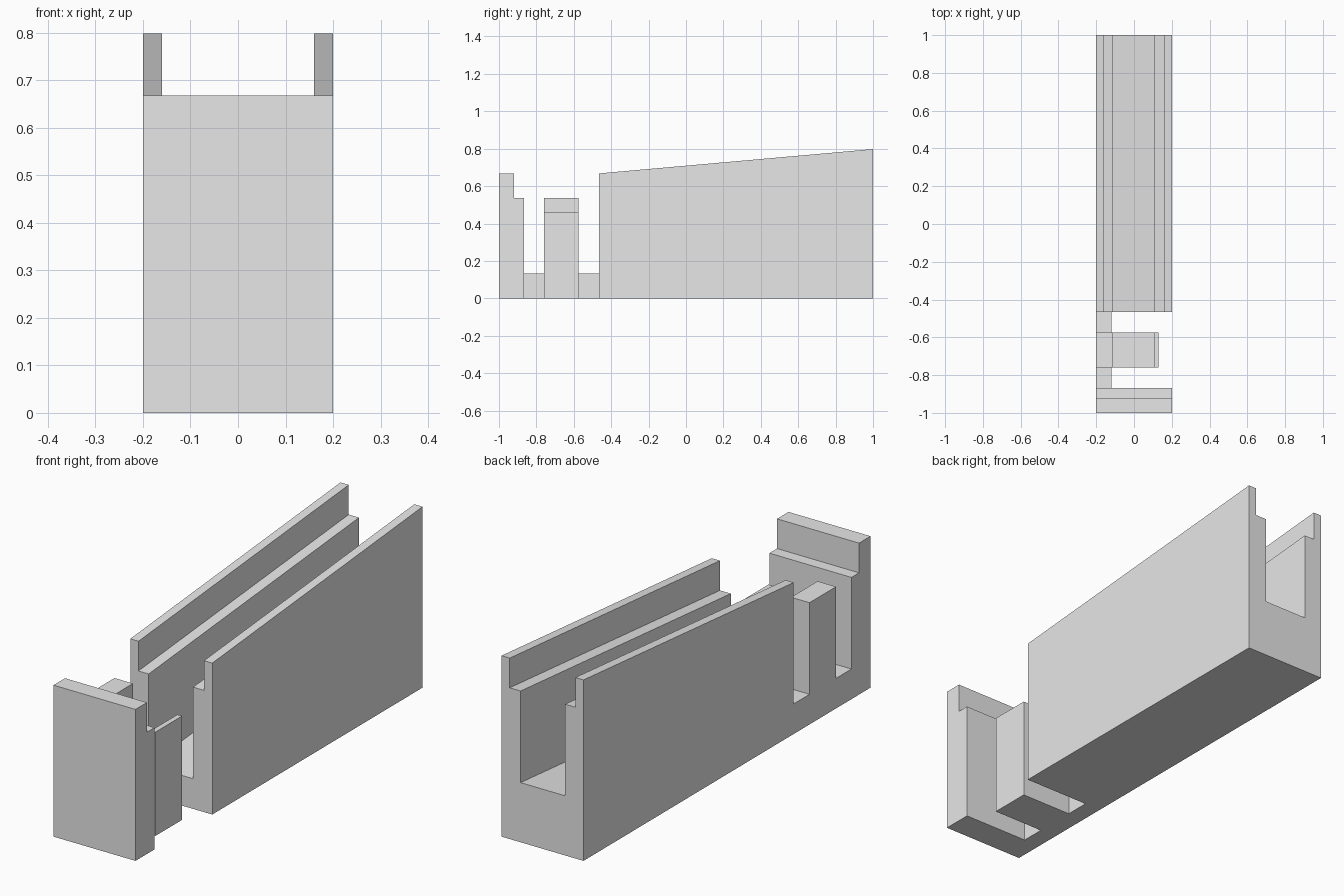
import bpy
import bmesh

cube = bpy.data.objects.get("Cube")
if cube:
    bpy.data.objects.remove(cube, do_unlink=True)

grey = bpy.data.materials.new("plain grey")
grey.use_nodes = True
grey.diffuse_color = (0.8, 0.8, 0.8, 1)
grey.node_tree.nodes["Principled BSDF"].inputs["Base Color"].default_value = (0.8, 0.8, 0.8, 1)


def loft(name, start, end):
    """Solid between two matching closed outlines."""
    bm = bmesh.new()
    a = [bm.verts.new(p) for p in start]
    b = [bm.verts.new(p) for p in end]
    bm.faces.new(a)
    bm.faces.new(b[::-1])
    for i in range(len(a)):
        j = (i + 1) % len(a)
        bm.faces.new((a[i], b[i], b[j], a[j]))
    bmesh.ops.recalc_face_normals(bm, faces=bm.faces)
    mesh = bpy.data.meshes.new(name)
    bm.to_mesh(mesh)
    bm.free()
    mesh.materials.append(grey)
    obj = bpy.data.objects.new(name, mesh)
    bpy.context.collection.objects.link(obj)
    return obj


def along_y(name, profile, y0, y1, rise=0.0):
    """Sweep an xz outline along y, raising everything above the base."""
    loft(name, [(x, y0, z) for x, z in profile],
         [(x, y1, z + rise if z > 0 else z) for x, z in profile])


LEFT, RIGHT = 0.2, -0.2
GROOVE_L, GROOVE_R = 0.107, -0.11
TOP, LEDGE, FLOOR = 0.668, 0.537, 0.133

# Long rising channel with a stepped groove
along_y("main_channel", [
    (RIGHT, 0), (RIGHT, TOP), (-0.16, TOP), (-0.16, LEDGE),
    (GROOVE_R, LEDGE), (GROOVE_R, FLOOR), (GROOVE_L, FLOOR),
    (GROOVE_L, LEDGE), (0.16, LEDGE), (0.16, TOP), (LEFT, TOP), (LEFT, 0),
], -0.465, 1.0, rise=0.13)

# Short grooved block with one lower, thinner wall
along_y("middle_block", [
    (RIGHT, 0), (RIGHT, LEDGE), (GROOVE_R, LEDGE), (GROOVE_R, FLOOR),
    (GROOVE_L, FLOOR), (GROOVE_L, 0.458), (0.13, 0.458), (0.13, 0),
], -0.76, -0.575)

# Low side strips bridging the two gaps
strip = [(RIGHT, 0), (RIGHT, FLOOR), (-0.12, FLOOR), (-0.12, 0)]
for name, y0, y1 in (("front_bridge", -0.867, -0.76), ("rear_bridge", -0.575, -0.465)):
    along_y(name, strip, y0, y1)

# Stepped front plate
plate = [(-1, 0), (-1, TOP), (-0.92, TOP), (-0.92, LEDGE), (-0.867, LEDGE), (-0.867, 0)]
loft("front_plate", [(RIGHT, y, z) for y, z in plate], [(LEFT, y, z) for y, z in plate])
